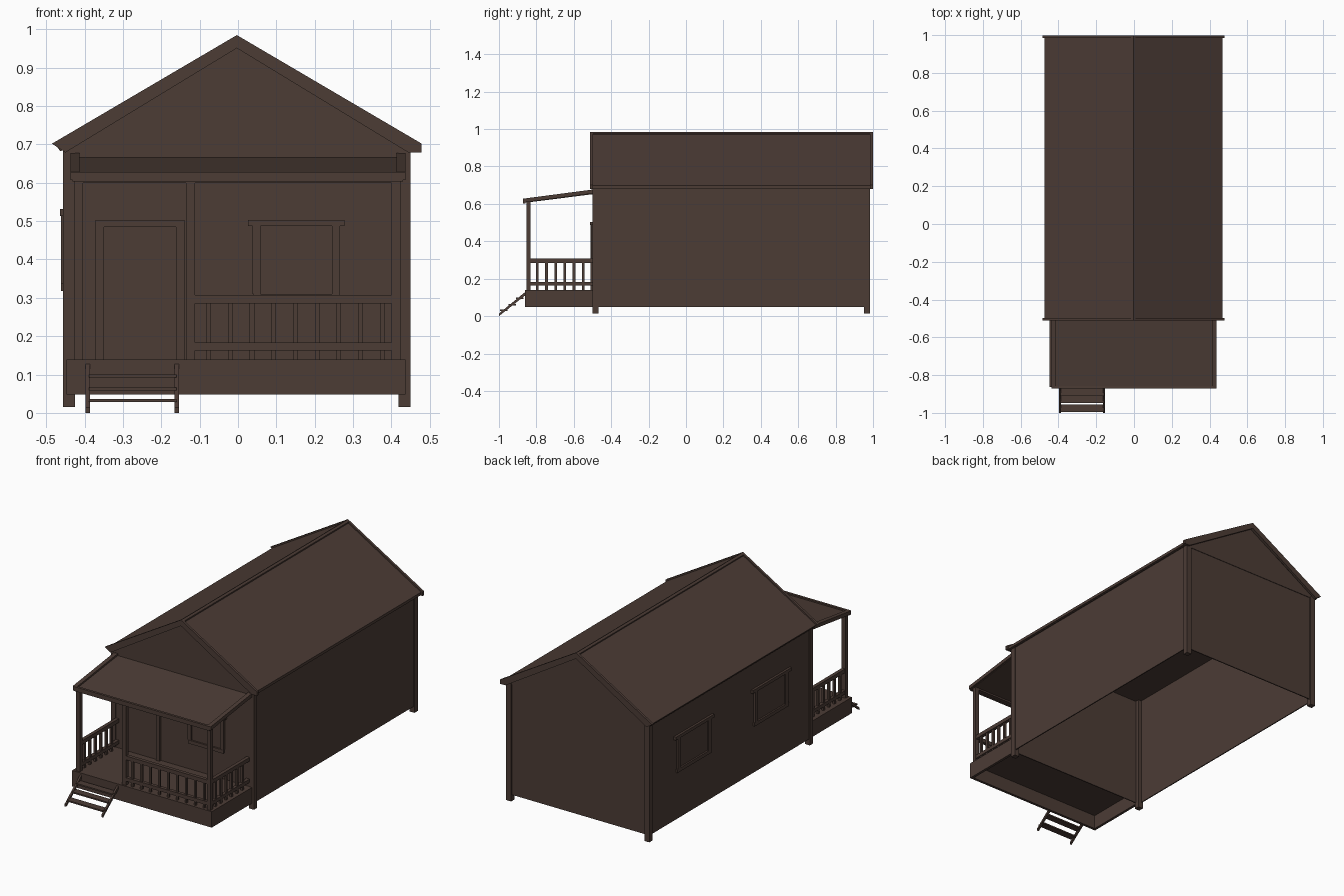
import bpy, bmesh
from mathutils import Vector

if "Cube" in bpy.data.objects:
    bpy.data.objects.remove(bpy.data.objects["Cube"])

wood = bpy.data.materials.new("dark_brown_wood")
wood.diffuse_color = (0.072, 0.045, 0.036, 1)
wood.use_nodes = True
wood.node_tree.nodes["Principled BSDF"].inputs["Base Color"].default_value = wood.diffuse_color

def finish(name, bm):
    bmesh.ops.recalc_face_normals(bm, faces=bm.faces[:])
    me = bpy.data.meshes.new(name)
    bm.to_mesh(me)
    bm.free()
    me.materials.append(wood)
    ob = bpy.data.objects.new(name, me)
    bpy.context.collection.objects.link(ob)
    return ob

def box(name, x0, x1, y0, y1, z0, z1):
    bm = bmesh.new()
    bmesh.ops.create_cube(bm, size=1)
    for v in bm.verts:
        v.co = Vector((x0 + (v.co.x + .5) * (x1 - x0),
                       y0 + (v.co.y + .5) * (y1 - y0),
                       z0 + (v.co.z + .5) * (z1 - z0)))
    return finish(name, bm)

def prism(name, pts, axis, a, b):
    """Extrude a profile: axis 'y' takes (x, z) points, axis 'x' takes (y, z)."""
    bm = bmesh.new()
    vs = [bm.verts.new((p, a, q) if axis == 'y' else (a, p, q)) for p, q in pts]
    f = bm.faces.new(vs)
    ext = bmesh.ops.extrude_face_region(bm, geom=[f])
    d = Vector((0, b - a, 0)) if axis == 'y' else Vector((b - a, 0, 0))
    for g in ext['geom']:
        if isinstance(g, bmesh.types.BMVert):
            g.co += d
    return finish(name, bm)

CX = -0.003          # house centre line
HW = 0.448           # half width of the walls
Y0, Y1 = -0.497, 0.975

# House walls (open underneath) and flat ceiling under the roof
T = 0.006
box("right_wall", CX + HW - T, CX + HW, Y0, Y1, .05, .69)
box("left_wall", CX - HW, CX - HW + T, Y0, Y1, .05, .69)
box("front_wall", CX - HW, CX + HW, Y0, Y0 + T, .05, .69)
box("back_wall", CX - HW, CX + HW, Y1 - T, Y1, .05, .69)
prism("gable_attic", [(CX - HW, .683), (CX + HW, .683), (CX + HW, .70),
                      (CX, .962), (CX - HW, .70)], 'y', Y0 - .003, Y1 + .003)

# Corner posts
for sx in (-1, 1):
    for n, ya in (("front", Y0 - .002), ("back", Y1 - .022)):
        xa, xb = sorted((CX + sx * (HW + .005), CX + sx * (HW - .026)))
        box(n + "_corner_post", xa, xb, ya, ya + .03, .015, .69)

# Main roof: slab, barge boards at both ends, ridge cap
def chevron(hw, top, eave, th_mid, th_end, inset):
    return [(CX - hw, eave), (CX, top), (CX + hw, eave), (CX + hw, eave - th_end),
            (CX + hw - inset, eave - th_end), (CX, top - th_mid),
            (CX - hw + inset, eave - th_end)]

prism("roof_slab", chevron(.472, .977, .698, .022, .016, .012), 'y', -.50, .985)
for ya in (-.512, .985):
    prism("barge_board", chevron(.482, .985, .702, .034, .023, .035), 'y', ya, ya + .014)
prism("ridge_cap", chevron(.012, .984, .977, .012, .01, .001), 'y', -.50, .985)

# Porch base: deck with skirt boards, open underneath
PX0, PX1, PY = -.447, .437, -.862
box("porch_deck", PX0, PX1, PY, Y0, .128, .139)
box("porch_front_skirt", PX0, PX1, PY, PY + .015, .048, .139)
for xa in (PX0, PX1 - .015):
    box("porch_side_skirt", xa, xa + .015, PY, Y0, .048, .139)

# Porch posts and beams
LX, MX, RX = -.416, -.124, .412
for x in (LX, MX, RX):
    box("porch_post", x - .012, x + .012, -.853, -.831, .139, .612)
box("porch_front_fascia", -.432, .430, -.872, -.858, .603, .628)
box("porch_front_beam", LX - .012, RX + .012, -.853, -.831, .600, .616)

# Porch roof: sloping slab with raised side trims
prism("porch_roof", [(-.868, .619), (Y0, .666), (Y0, .652), (-.868, .605)],
      'x', -.43, .428)
for xa in (-.437, .413):
    prism("porch_roof_trim", [(-.87, .628), (Y0, .677), (Y0, .656), (-.87, .607)],
          'x', xa, xa + .024)

# Front railing
for n, za, zb in (("top_rail", .285, .307), ("bottom_rail", .163, .183)):
    box("front_" + n, MX, RX, -.852, -.832, za, zb)
    for x in (LX, RX):
        box("side_" + n, x - .010, x + .010, -.845, Y0, za, zb)
for i in range(9):
    x = -.077 + i * .0567
    box("front_baluster", x - .006, x + .006, -.848, -.836, .139, .29)

# Side railings
for x in (LX, RX):
    for i in range(6):
        y = -.795 + i * .049
        box("side_baluster", x - .006, x + .006, y - .007, y + .007, .139, .29)

# Door with frame
box("door_leaf", -.352, -.162, Y0 - .004, Y0, .139, .486)
box("door_jamb_left", -.371, -.350, -.511, Y0, .139, .503)
box("door_jamb_right", -.162, -.140, -.511, Y0, .139, .503)
box("door_head", -.350, -.162, -.511, Y0, .485, .503)

# Front window
box("front_window_pane", .055, .247, Y0 - .003, Y0, .305, .488)
box("front_window_head", .026, .278, -.512, Y0, .487, .503)
box("front_window_sill", .040, .264, -.510, Y0, .290, .310)
for xa in (.038, .245):
    box("front_window_jamb", xa, xa + .021, -.509, Y0, .310, .487)

# Two windows on the left wall
WX = CX - HW
for yc in (.58, -.118):
    box("side_window_pane", WX - .003, WX, yc - .13, yc + .13, .34, .512)
    box("side_window_head", WX - .013, WX, yc - .175, yc + .175, .513, .531)
    box("side_window_sill", WX - .010, WX, yc - .155, yc + .155, .318, .338)
    for s in (-1, 1):
        ya, yb = sorted((yc + s * .125, yc + s * .150))
        box("side_window_jamb", WX - .010, WX, ya, yb, .338, .513)

# Steps: two sloping stringers and three treads
for xa in (-.397, -.165):
    prism("step_stringer", [(-1.0, .014), (-.862, .127), (-.858, .112), (-1.0, 0)],
          'x', xa, xa + .011)
for y, z in ((-.890, .096), (-.928, .062), (-.975, .032)):
    box("step_tread", -.388, -.160, y - .020, y + .020, z - .004, z + .004)
